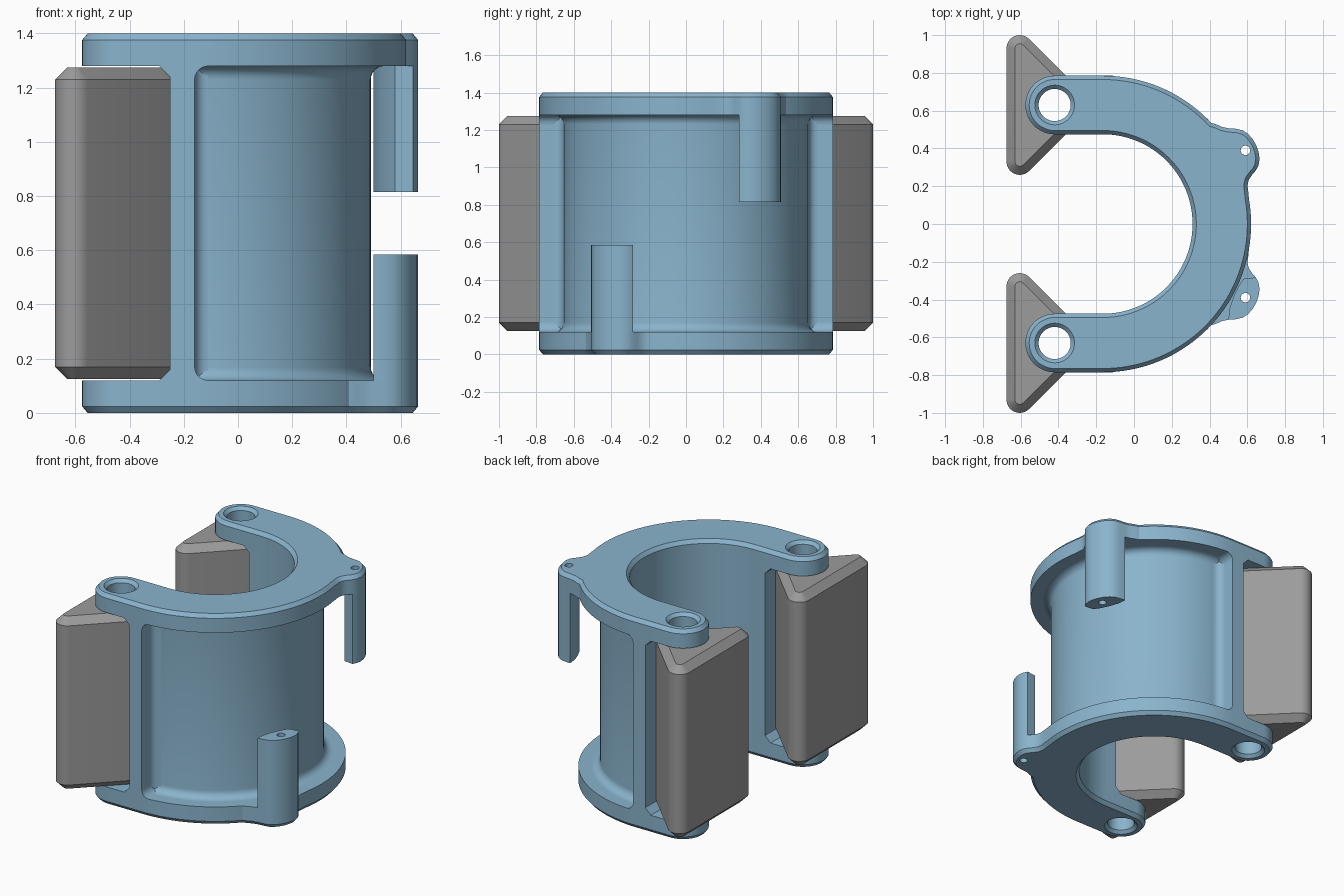
import bpy, bmesh, math
from math import cos, sin, radians

if "Cube" in bpy.data.objects:
    bpy.data.objects.remove(bpy.data.objects["Cube"])

def material(name, rgb):
    m = bpy.data.materials.new(name)
    m.diffuse_color = (*rgb, 1)
    m.use_nodes = True
    m.node_tree.nodes["Principled BSDF"].inputs["Base Color"].default_value = m.diffuse_color
    return m

BLUE = material("steel blue", (0.254, 0.456, 0.610))
GREY = material("mid grey", (0.332, 0.332, 0.332))
CX, PIN_X, PIN_Y = -0.165, -0.42, 0.63      # ring centre, pin position
R_IN, R_WALL, R_OUT = 0.475, 0.655, 0.785
H, T, FIL = 1.40, 0.12, 0.05                # height, plate thickness, fillet

def arc(cx, cy, r, a0, a1, n):
    return [(cx + r * cos(radians(a0 + (a1 - a0) * i / n)),
             cy + r * sin(radians(a0 + (a1 - a0) * i / n))) for i in range(n + 1)]

def inset(pts, d):
    """Offset a counter-clockwise outline inward by d."""
    out, n = [], len(pts)
    for i in range(n):
        (ax, ay), (bx, by), (cx, cy) = pts[i - 1], pts[i], pts[(i + 1) % n]
        l1, l2 = math.hypot(bx - ax, by - ay), math.hypot(cx - bx, cy - by)
        n1 = (-(by - ay) / l1, (bx - ax) / l1)
        n2 = (-(cy - by) / l2, (cx - bx) / l2)
        k = d / max(0.4, 1 + n1[0] * n2[0] + n1[1] * n2[1])
        out.append((bx + (n1[0] + n2[0]) * k, by + (n1[1] + n2[1]) * k))
    return out

def finish(bm, name, mat):
    bmesh.ops.recalc_face_normals(bm, faces=bm.faces)
    me = bpy.data.meshes.new(name)
    bm.to_mesh(me)
    bm.free()
    ob = bpy.data.objects.new(name, me)
    bpy.context.collection.objects.link(ob)
    me.materials.append(mat)
    return ob

def loft(name, loops, mat):
    """Skin equal-length 3D loops and cap both ends."""
    bm = bmesh.new()
    rows = [[bm.verts.new(p) for p in lp] for lp in loops]
    n = len(rows[0])
    for a, b in zip(rows, rows[1:]):
        for i in range(n):
            bm.faces.new((a[i], a[(i + 1) % n], b[(i + 1) % n], b[i]))
    bm.faces.new(rows[0][::-1])
    bm.faces.new(rows[-1])
    return finish(bm, name, mat)

def stack(name, layers, mat):
    return loft(name, [[(x, y, z) for x, y in pts] for pts, z in layers], mat)

def strip_y(name, pts, y0, y1):
    return loft(name, [[(x, y, z) for x, z in pts] for y in (y0, y1)], BLUE)

def corner(x, y, sx, sy, r):
    """Concave fillet section in the corner at x, y."""
    return [(x, y)] + [(x + sx * r * (1 - sin(radians(a))),
                        y + sy * r * (1 - cos(radians(a)))) for a in range(0, 91, 15)]

def smooth(ob):
    bpy.ops.object.select_all(action='DESELECT')
    ob.select_set(True)
    bpy.context.view_layer.objects.active = ob
    bpy.ops.object.shade_smooth_by_angle(angle=radians(28))

def drill(ob, cutters):
    bpy.context.view_layer.objects.active = ob
    for c in cutters:
        m = ob.modifiers.new("hole", 'BOOLEAN')
        m.operation, m.solver, m.object = 'DIFFERENCE', 'EXACT', c
        bpy.ops.object.modifier_apply(modifier=m.name)

# Hole cutters: pin holes flared at both ends, and thin guide holes in the ears
def cutter(name, x, y, rows):
    ob = stack(name, [(arc(x, y, r, 0, 352.5, 47), z) for r, z in rows], BLUE)
    ob.hide_render = True
    return ob

pins = [cutter("pin_hole_cutter", PIN_X, s * PIN_Y,
               [(0.125, -0.02), (0.085, 0.02), (0.085, H - 0.02), (0.125, H + 0.02)])
        for s in (-1, 1)]
guides = {s: cutter("guide_hole_cutter", 0.59, s * 0.39, [(0.025, -0.1), (0.025, H + 0.1)])
          for s in (-1, 1)}

# Ear outline that bulges from the rim of each C-shaped plate
EAR = [(0.605, 0.17), (0.601, 0.205), (0.608, 0.235), (0.625, 0.26), (0.645, 0.283),
       (0.659, 0.31), (0.665, 0.345), (0.66, 0.38), (0.648, 0.415), (0.628, 0.45),
       (0.603, 0.478), (0.575, 0.496), (0.54, 0.504), (0.50, 0.507), (0.465, 0.514),
       (0.435, 0.528)]
outline = (arc(CX, 0, R_OUT, -90, 10, 40) + EAR + arc(CX, 0, R_OUT, 43, 90, 20)
           + arc(PIN_X, PIN_Y, 0.155, 90, 270, 24)
           + arc(CX, 0, R_IN, 90, -90, 64)
           + arc(PIN_X, -PIN_Y, 0.155, 90, 270, 24))
mirrored = [(x, -y) for x, y in outline][::-1]
CH = 0.024

top_plate = stack("top_plate", [(outline, H - T), (outline, H - CH),
                                (inset(outline, 0.02), H)], BLUE)
bottom_plate = stack("bottom_plate", [(inset(mirrored, 0.02), 0), (mirrored, CH),
                                      (mirrored, T)], BLUE)

# Guide posts standing on the ears
post = EAR[4:14] + [(0.505, 0.45), (0.525, 0.39), (0.55, 0.335), (0.58, 0.29)]
top_post = stack("top_post", [(post, 0.815), (post, H - T + 0.01)], BLUE)
low = [(x, -y) for x, y in post]
bottom_post = stack("bottom_post", [(low, T - 0.01), (low, 0.585)], BLUE)
for ob, cut in ((top_plate, pins + [guides[1]]), (bottom_plate, pins + [guides[-1]]),
                (top_post, [guides[1]]), (bottom_post, [guides[-1]])):
    drill(ob, cut)
    smooth(ob)

# Half-round wall, filleted into both plates
prof = [(R_IN, T), (R_WALL + FIL, T)]
prof += [(r, z) for r, z in arc(R_WALL + FIL, T + FIL, FIL, 270, 180, 6)][1:]
prof += [(r, z) for r, z in arc(R_WALL + FIL, H - T - FIL, FIL, 180, 90, 6)]
prof += [(R_IN, H - T)]
steps = 64
wall = loft("curved_wall", [[(CX + r * cos(a), r * sin(a), z) for r, z in prof]
                            for a in (math.pi * (i / steps - 0.5) for i in range(steps + 1))], BLUE)
smooth(wall)

X0, X1 = -0.25, -0.16                       # back and front of the end ribs
for s, side in ((-1, "front"), (1, "back")):
    # End rib with its fillets to the plates and the wall
    rib = [(X0, s * R_IN), (X1, s * R_IN), (X1, s * R_OUT), (X0, s * R_OUT)]
    stack(side + "_rib", [(rib, T), (rib, H - T)], BLUE)
    for z, d in ((T, 1), (H - T, -1)):
        smooth(strip_y(side + "_rib_fillet", corner(X1, z, 1, d, FIL),
                       s * R_WALL, s * R_OUT))
        strip_y(side + "_rib_chamfer", [(X0, z), (X0 - 0.04, z), (X0, z + d * 0.04)],
                s * R_IN, s * R_OUT)
    c = corner(X1, s * R_WALL, 1, s, FIL)
    smooth(stack(side + "_wall_fillet", [(c, T), (c, H - T)], BLUE))

    # Triangular swivelling pad with rounded corners and chamfered ends
    y = s * PIN_Y
    tri = (arc(-0.605, y - 0.30, 0.07, 180, 315, 12) + arc(-0.305, y, 0.07, -45, 45, 8)
           + arc(-0.605, y + 0.30, 0.07, 45, 180, 12))
    small = inset(tri, 0.045)
    pad = stack(side + "_pad", [(small, 0.125), (tri, 0.17), (tri, 1.23), (small, 1.275)], GREY)
    drill(pad, [pins[0 if s < 0 else 1]])
    smooth(pad)

# Remove the helpers once the holes are cut
for c in pins + list(guides.values()):
    bpy.data.objects.remove(c)
